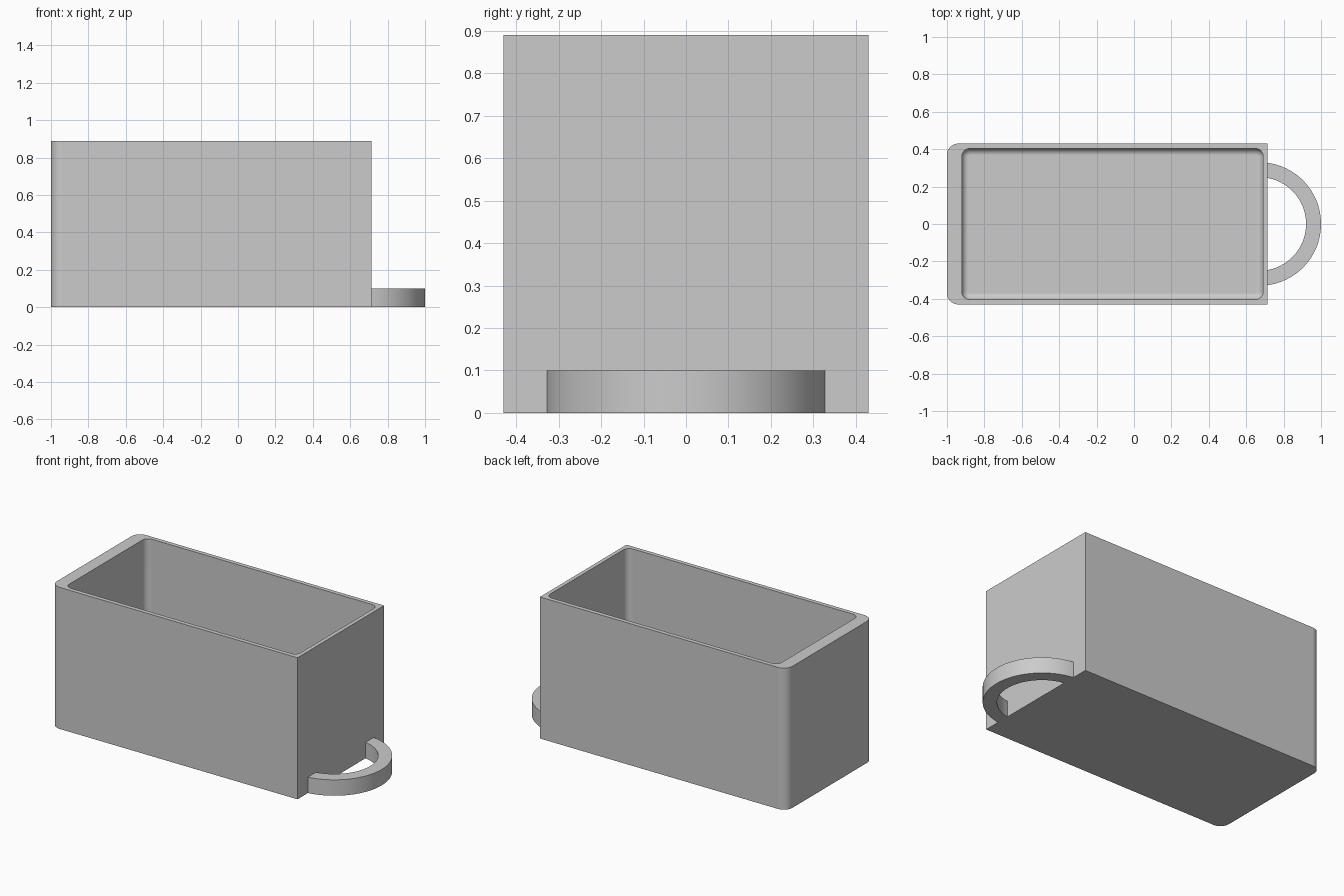
import bpy
import bmesh
from math import radians, sin, cos, asin

if "Cube" in bpy.data.objects:
    bpy.data.objects.remove(bpy.data.objects["Cube"], do_unlink=True)

FRONT_X = 0.715      # face of the bin that carries the handle
HALF_Y = 0.43
HEIGHT = 0.89
FLOOR = 0.03
STEPS = 8            # segments per rounded corner

grey = bpy.data.materials.new("plain_grey")
grey.use_nodes = True
grey.diffuse_color = (0.6, 0.6, 0.6, 1)
grey.node_tree.nodes["Principled BSDF"].inputs["Base Color"].default_value = grey.diffuse_color


def rounded_ring(x0, x1, half_y, r_back, r_front, z):
    """Rounded rectangle with its own radius at the back and front corners."""
    corners = [(x1, 1, r_front, 0), (x0, 1, r_back, 90),
               (x0, -1, r_back, 180), (x1, -1, r_front, 270)]
    ring = []
    for x, side, r, start in corners:
        cx = x + r if x == x0 else x - r
        cy = side * (half_y - r)
        for i in range(STEPS + 1):
            a = radians(start + 90 * i / STEPS)
            ring.append((cx + r * cos(a), cy + r * sin(a), z))
    return ring


def bridge(bm, a, b):
    n = len(a)
    for i in range(n):
        j = (i + 1) % n
        bm.faces.new((a[i], a[j], b[j], b[i]))


def finish(name, bm):
    bmesh.ops.remove_doubles(bm, verts=bm.verts, dist=0.0001)
    bmesh.ops.recalc_face_normals(bm, faces=bm.faces)
    mesh = bpy.data.meshes.new(name)
    bm.to_mesh(mesh)
    bm.free()
    mesh.materials.append(grey)
    obj = bpy.data.objects.new(name, mesh)
    bpy.context.collection.objects.link(obj)
    bpy.ops.object.select_all(action="DESELECT")
    obj.select_set(True)
    bpy.context.view_layer.objects.active = obj
    bpy.ops.object.shade_smooth_by_angle(angle=radians(30))
    # Keep the large panels flat beside the fillets
    weighted = obj.modifiers.new("flat_panels", "WEIGHTED_NORMAL")
    weighted.keep_sharp = True
    return obj


# Open bin: outer wall, rim, inner wall and filleted floor as one loft
outer = (-1.0, FRONT_X, HALF_Y, 0.06, 0)
rings = [rounded_ring(*outer, 0), rounded_ring(*outer, HEIGHT)]
corner, fillet = 0.04, 0.035


def cavity_ring(inset, z):
    return rounded_ring(-0.92 + inset, 0.69 - inset, 0.403 - inset,
                        corner - inset, corner - inset, z)


rings.append(cavity_ring(0, HEIGHT))
for i in range(STEPS + 1):
    a = radians(90 * i / STEPS)
    rings.append(cavity_ring(fillet * (1 - cos(a)), FLOOR + fillet * (1 - sin(a))))

bm = bmesh.new()
loops = [[bm.verts.new(p) for p in ring] for ring in rings]
for lower, upper in zip(loops, loops[1:]):
    bridge(bm, lower, upper)
bm.faces.new(loops[0])
bm.faces.new(loops[-1])
finish("bin_body", bm)

# Curved pull handle: a flat arc whose ends meet the front face
CENTRE_X, INNER, OUTER, THICK = 0.67, 0.25, 0.33, 0.10
SEGMENTS = 48


def arc_point(radius, t, z):
    # t runs from -1 to 1, ending exactly on the front face
    a = t * (radians(90) - asin((FRONT_X - CENTRE_X) / radius))
    return (CENTRE_X + radius * cos(a), radius * sin(a), z)


bm = bmesh.new()
sections = []
for i in range(SEGMENTS + 1):
    t = 2 * i / SEGMENTS - 1
    section = [(INNER, 0), (OUTER, 0), (OUTER, THICK), (INNER, THICK)]
    sections.append([bm.verts.new(arc_point(r, t, z)) for r, z in section])
for a, b in zip(sections, sections[1:]):
    bridge(bm, a, b)
bm.faces.new(sections[0])
bm.faces.new(sections[-1])
finish("pull_handle", bm)
